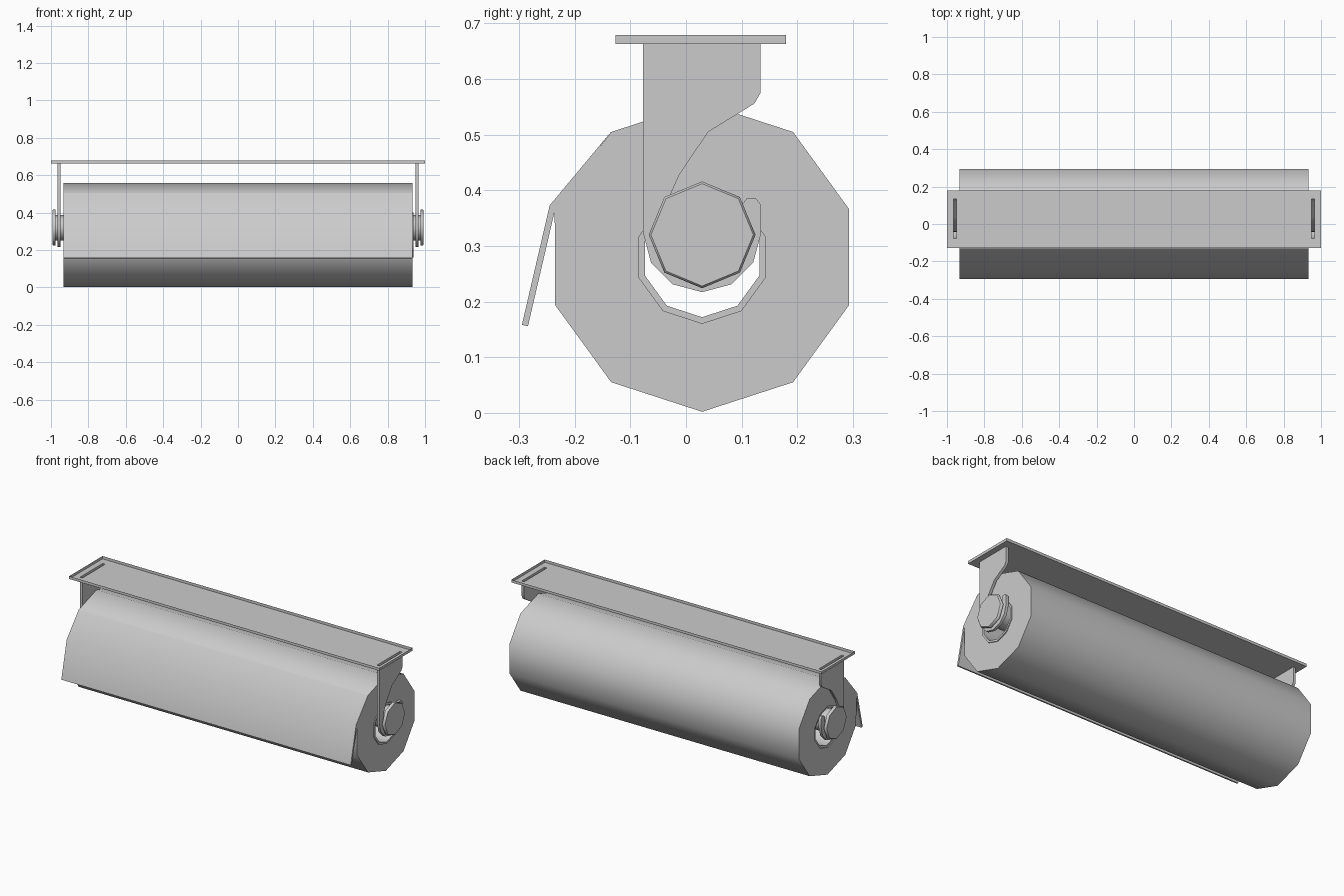
import bpy, bmesh, math

if "Cube" in bpy.data.objects:
    bpy.data.objects.remove(bpy.data.objects["Cube"])

CY = 0.029  # shared y of roll and rod axis


def ring(r, n, cz):
    """n-gon in (y, z) with a vertex at the bottom, counter-clockwise."""
    return [(CY + r * math.sin(2 * math.pi * i / n), cz - r * math.cos(2 * math.pi * i / n))
            for i in range(n)]


def finish(bm, name, angle=40):
    bmesh.ops.recalc_face_normals(bm, faces=bm.faces)
    me = bpy.data.meshes.new(name)
    bm.to_mesh(me)
    bm.free()
    me.shade_smooth()
    me.set_sharp_from_angle(angle=math.radians(angle))
    ob = bpy.data.objects.new(name, me)
    bpy.context.collection.objects.link(ob)
    return ob


def loft(name, sections, capped=True, closed=False, skip=(), angle=40):
    """Join (x, points) sections along x; optionally cap ends or close into a tube."""
    bm = bmesh.new()
    rows = [[bm.verts.new((x, y, z)) for y, z in pts] for x, pts in sections]
    pairs = list(zip(rows, rows[1:])) + ([(rows[-1], rows[0])] if closed else [])
    n = len(rows[0])
    for a, b in pairs:
        for i in range(n):
            if i not in skip:
                j = (i + 1) % n
                bm.faces.new((a[i], a[j], b[j], b[i]))
    if capped and not closed:
        bm.faces.new(rows[0])
        bm.faces.new(rows[-1])
    return finish(bm, name, angle)


def tube(name, outer, inner, x0, x1):
    return loft(name, [(x0, outer), (x1, outer), (x1, inner), (x0, inner)], closed=True)


# Paper roll, its outermost layer leading into the hanging sheet
L = 0.933
outer = ring(0.278, 10, 0.28)
outer[7] = (-0.236, 0.369)
tube("paper_roll", outer, ring(0.12, 10, 0.28), -L, L)
loft("hanging_sheet", [(x, [(-0.135, 0.505), (-0.245, 0.373), (-0.295, 0.158),
                            (-0.284, 0.156), (-0.235, 0.367)]) for x in (-L, L)])

# Cardboard core, poking out slightly on the right
tube("cardboard_core", ring(0.12, 10, 0.28), ring(0.108, 10, 0.28), -0.928, 0.938)

# Octagonal rod with end caps
ends = [(0.992, 0.092), (0.988, 0.096), (0.976, 0.096), (0.976, 0.068)]
profile = [(-x, r) for x, r in ends] + [(x, r) for x, r in reversed(ends)]
loft("rod", [(x, ring(r, 8, 0.32)) for x, r in profile], angle=46)

# Mounting plate: shallow open-topped tray with slots above the brackets
X0, X1 = 0.95, 0.966
xs = [-1, -X1, -X0, X0, X1, 1]
ys = [-0.127, -0.077, 0.134, 0.18]
bm = bmesh.new()
grid = [[bm.verts.new((x, y, 0.663)) for y in ys] for x in xs]
for i in range(5):
    for j in range(3):
        if not (i in (1, 3) and j == 1):
            bm.faces.new((grid[i][j], grid[i][j + 1], grid[i + 1][j + 1], grid[i + 1][j]))
rim = [e for e in bm.edges if e.is_boundary and
       (all(abs(v.co.x) > 0.99 for v in e.verts) or
        all(v.co.y < -0.12 for v in e.verts) or all(v.co.y > 0.17 for v in e.verts))]
up = bmesh.ops.extrude_edge_only(bm, edges=rim)["geom"]
for v in up:
    if isinstance(v, bmesh.types.BMVert):
        v.co.z = 0.679
finish(bm, "mounting_plate", 30)

# Hook brackets, hollow at the top where they meet the plate
def arc(r, a0, a1, n):
    return [(CY + r * math.cos(math.radians(a0 + (a1 - a0) * i / n)),
             0.323 + r * math.sin(math.radians(a0 + (a1 - a0) * i / n))) for i in range(n + 1)]

hook = ([(0.134, 0.663), (-0.077, 0.663)] + arc(0.106, 180, 360, 6)
        + [(0.134, 0.375), (0.126, 0.385), (0.109, 0.385), (0.101, 0.375)]
        + arc(0.072, 0, -180, 4)
        + [(-0.04, 0.365), (-0.012, 0.428), (0.04, 0.505), (0.123, 0.556), (0.134, 0.575)])
for side, name in ((-1, "left_bracket"), (1, "right_bracket")):
    loft(name, [(side * X0, hook), (side * X1, hook)], skip=(0,))
